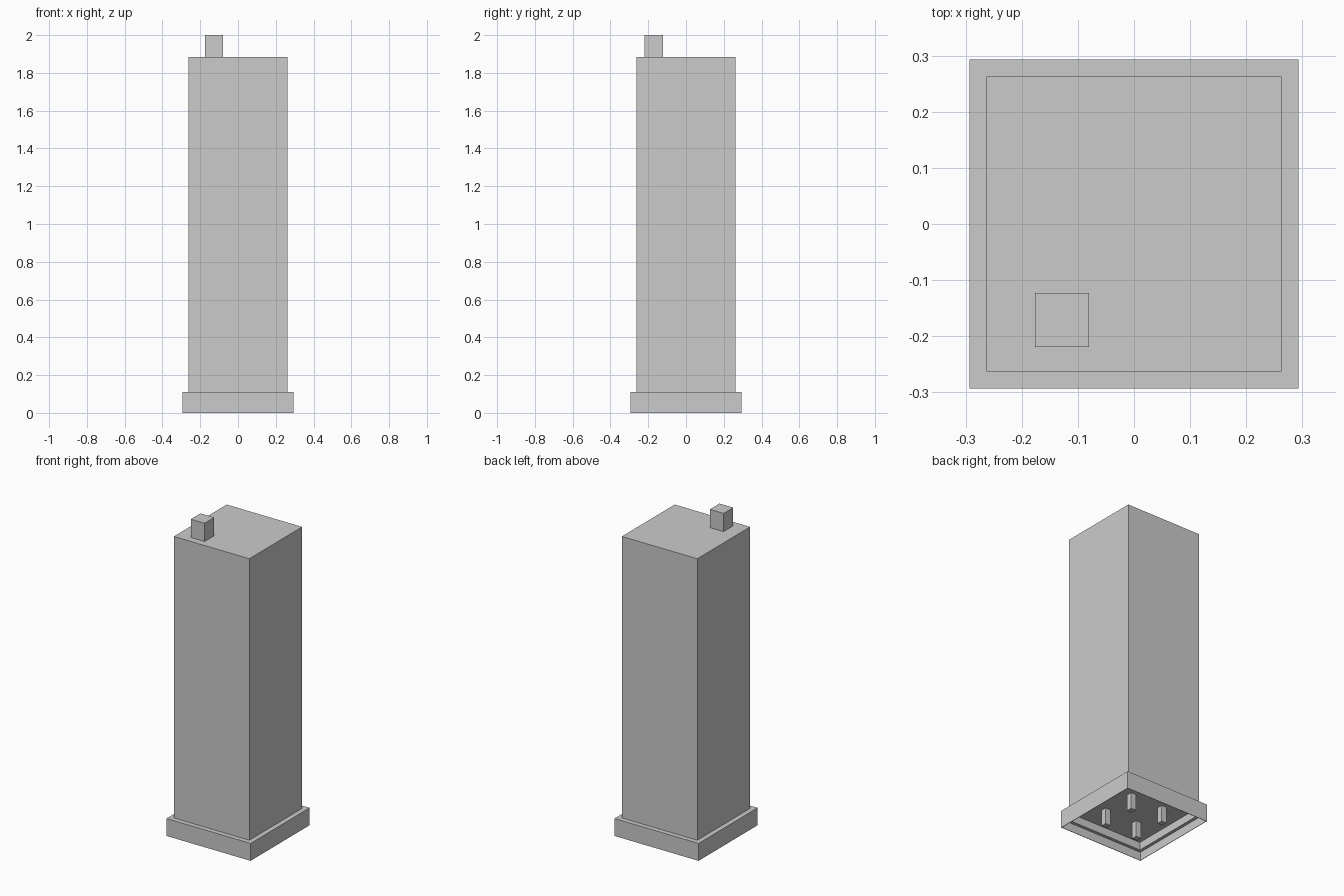
import bpy
import bmesh
from mathutils import Matrix, Vector

default = bpy.data.objects.get("Cube")
if default:
    bpy.data.objects.remove(default, do_unlink=True)

# One plain grey for every part
grey = bpy.data.materials.new("plain_grey")
grey.use_nodes = True
colour = (0.6, 0.6, 0.6, 1)
grey.diffuse_color = colour
grey.node_tree.nodes["Principled BSDF"].inputs["Base Color"].default_value = colour


def box(name, centre, width, bottom, top, recess=()):
    """Square box; recess lists (inset, height) steps cut up into its underside."""
    bm = bmesh.new()
    place = Matrix.Translation((centre[0], centre[1], (bottom + top) / 2))
    size = Matrix.Diagonal((width, width, top - bottom, 1))
    bmesh.ops.create_cube(bm, size=1, matrix=place @ size)
    bm.normal_update()
    under = min(bm.faces, key=lambda f: f.calc_center_median().z)
    for inset, height in recess:
        # Inset the underside, then push it up to form a wall
        bmesh.ops.inset_individual(bm, faces=[under], thickness=inset)
        rim = list(under.verts)
        flat = bmesh.ops.extrude_discrete_faces(bm, faces=[under])["faces"][0]
        under = flat
        rise = height - rim[0].co.z
        bmesh.ops.translate(bm, verts=list(under.verts), vec=Vector((0, 0, rise)))
        bm.normal_update()
    bmesh.ops.recalc_face_normals(bm, faces=bm.faces)
    mesh = bpy.data.meshes.new(name)
    bm.to_mesh(mesh)
    bm.free()
    mesh.materials.append(grey)
    obj = bpy.data.objects.new(name, mesh)
    bpy.context.collection.objects.link(obj)
    return obj


# Hollow plinth with a stepped cavity underneath
box("plinth", (0, 0), 0.587, 0, 0.11, recess=[(0.004, 0.053), (0.028, 0.102)])

# Tall shaft and the small stub on its roof
box("shaft", (0, 0), 0.526, 0.11, 1.885)
box("roof_stub", (-0.128, -0.171), 0.096, 1.885, 2)

# Four feet inside the cavity
for side, x in (("right", -0.113), ("left", 0.113)):
    for end, y in (("front", -0.113), ("back", 0.113)):
        box(f"{end}_{side}_foot", (x, y), 0.036, 0, 0.102)
